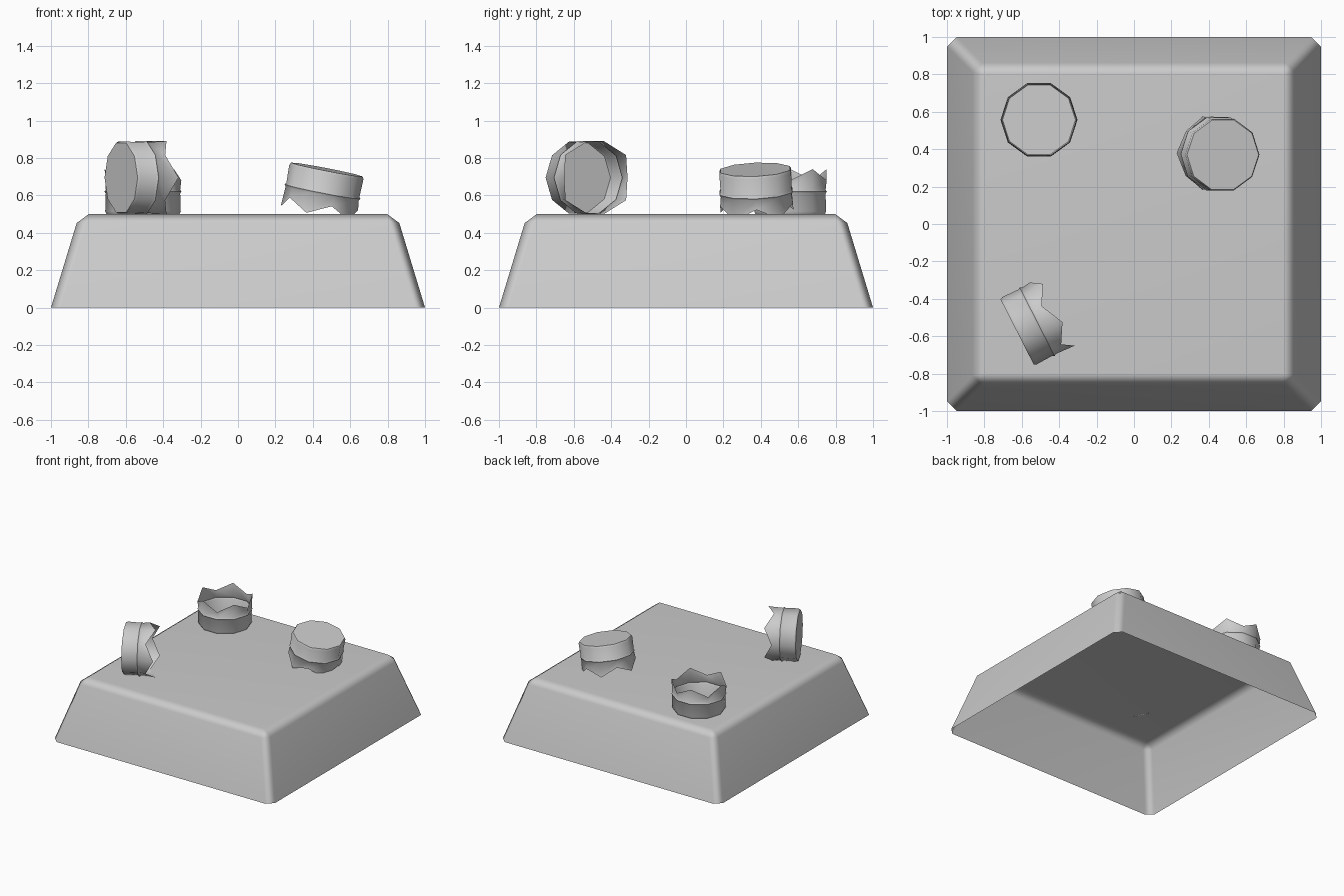
import bpy, bmesh
from math import radians, pi, cos, sin

if "Cube" in bpy.data.objects:
    bpy.data.objects.remove(bpy.data.objects["Cube"])


def finish(bm, name, angle):
    mesh = bpy.data.meshes.new(name)
    bm.to_mesh(mesh)
    bm.free()
    obj = bpy.data.objects.new(name, mesh)
    bpy.context.collection.objects.link(obj)
    bpy.ops.object.select_all(action='DESELECT')
    obj.select_set(True)
    bpy.context.view_layer.objects.active = obj
    bpy.ops.object.shade_smooth_by_angle(angle=radians(angle))
    return obj


# Base: tapered block, bevelled along the top and corner edges, open underneath
bm = bmesh.new()
bmesh.ops.create_cube(bm, size=2)
for v in bm.verts:
    if v.co.z > 0:
        v.co.x *= 0.848
        v.co.y *= 0.848
        v.co.z = 0.5
    else:
        v.co.z = 0
edges = [e for e in bm.edges if max(v.co.z for v in e.verts) > 0.1]
bmesh.ops.bevel(bm, geom=edges, offset=0.05, segments=1, profile=0.5, affect='EDGES')
floor = [f for f in bm.faces if all(v.co.z < 0.001 for v in f.verts)]
bmesh.ops.delete(bm, geom=floor, context='FACES_ONLY')
base = finish(bm, "base", 60)
base.modifiers.new("even_shading", 'WEIGHTED_NORMAL').keep_sharp = True


# Caps: ten-sided thin cups with a small middle ridge and a zigzag rim
SIDES = 10
PROFILE = [(0.195, 0.0), (0.202, 0.014), (0.199, 0.11), (0.206, 0.12),
           (0.199, 0.13), (0.205, 0.21)]


def cap(name, location, rotation):
    bm = bmesh.new()
    rings = []
    for r, z in PROFILE:
        ring = []
        for i in range(SIDES):
            a = 2 * pi * i / SIDES
            zigzag = (0.03 if i % 2 else -0.03) if z > 0.2 else 0
            ring.append(bm.verts.new((r * cos(a), r * sin(a), z + zigzag)))
        rings.append(ring)
    bm.faces.new(rings[0][::-1])
    for low, high in zip(rings, rings[1:]):
        for i in range(SIDES):
            j = (i + 1) % SIDES
            bm.faces.new((low[i], low[j], high[j], high[i]))
    obj = finish(bm, name, 40)
    obj.location = location
    obj.rotation_euler = [radians(a) for a in rotation]


cap("cap_open_up", (-0.508, 0.557, 0.5), (0, 0, 0))
cap("cap_tilted", (0.475, 0.37, 0.738), (182.3, 11, 0))
cap("cap_on_edge", (-0.625, -0.577, 0.695), (90, 0, 117))
